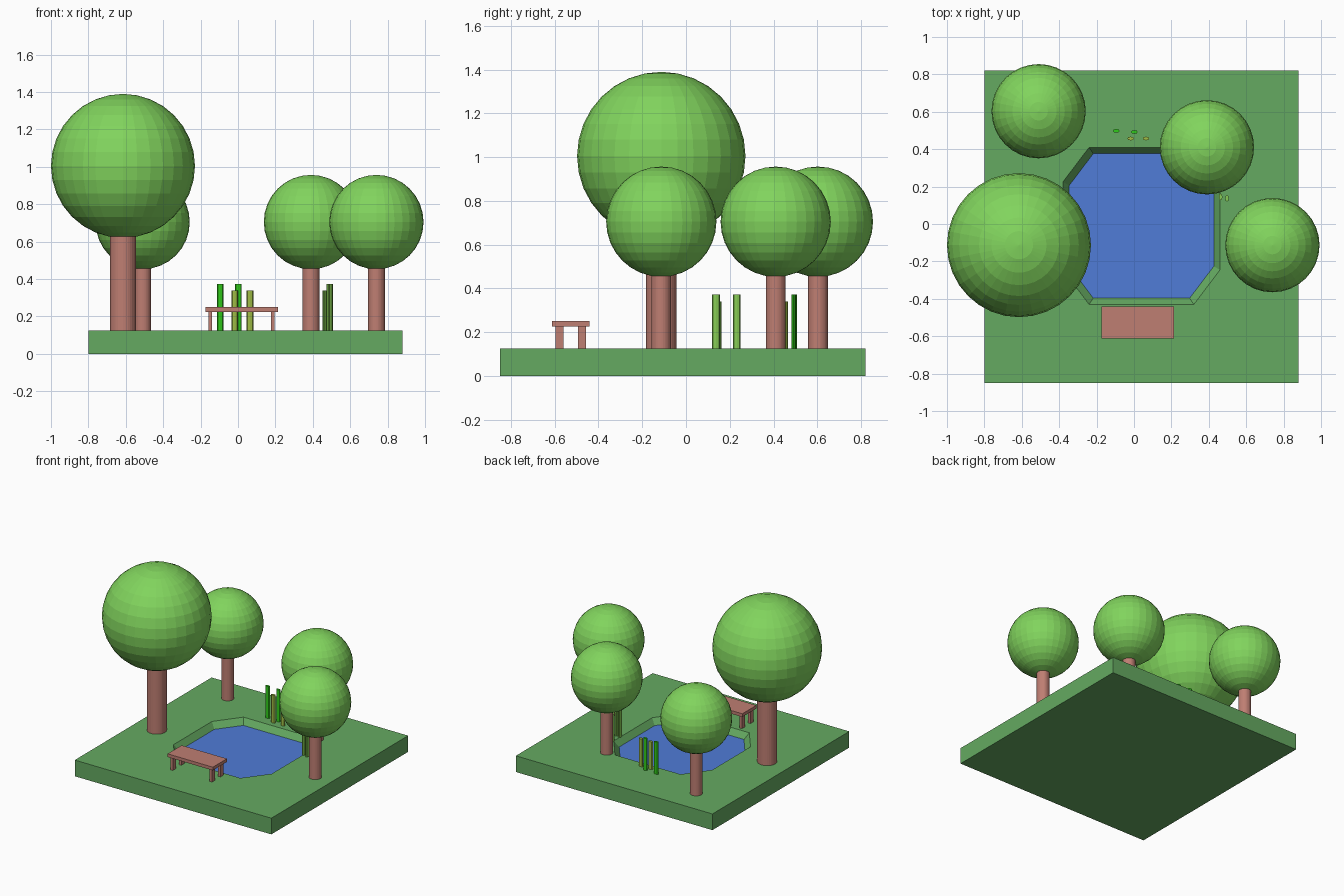
import bpy, bmesh

if "Cube" in bpy.data.objects:
    bpy.data.objects.remove(bpy.data.objects["Cube"])


def mat(name, r, g, b):
    m = bpy.data.materials.new(name)
    m.diffuse_color = (r, g, b, 1)
    m.use_nodes = True
    m.node_tree.nodes["Principled BSDF"].inputs["Base Color"].default_value = m.diffuse_color
    return m


GRASS = mat("grass", 0.13, 0.40, 0.12)
LEAF = mat("leaf", 0.22, 0.66, 0.11)
WOOD = mat("wood", 0.52, 0.21, 0.17)
WATER = mat("water", 0.08, 0.20, 0.68)
REED_DARK = mat("reed_dark", 0.03, 0.60, 0.01)
REED_LIGHT = mat("reed_light", 0.24, 0.60, 0.09)
REED_OLIVE = mat("reed_olive", 0.35, 0.51, 0.06)

TOP = 0.125        # lawn height
WATER_Z = 0.08     # pond surface height


def finish(name, bm, material):
    bmesh.ops.recalc_face_normals(bm, faces=bm.faces[:])
    me = bpy.data.meshes.new(name)
    bm.to_mesh(me)
    bm.free()
    me.materials.append(material)
    ob = bpy.data.objects.new(name, me)
    bpy.context.collection.objects.link(ob)
    return ob


def box(name, x0, x1, y0, y1, z0, z1, material):
    bm = bmesh.new()
    bmesh.ops.create_cube(bm, size=1)
    for v in bm.verts:
        v.co = ((x0 + x1) / 2 + v.co.x * (x1 - x0),
                (y0 + y1) / 2 + v.co.y * (y1 - y0),
                (z0 + z1) / 2 + v.co.z * (z1 - z0))
    return finish(name, bm, material)


def post(name, x, y, rx, ry, z0, z1, sides, material):
    bm = bmesh.new()
    bmesh.ops.create_cone(bm, cap_ends=True, segments=sides, radius1=1, radius2=1, depth=1)
    for v in bm.verts:
        v.co = (x + v.co.x * rx, y + v.co.y * ry, z0 + (v.co.z + 0.5) * (z1 - z0))
    return finish(name, bm, material)


def tree(name, x, y, trunk_r, crown_r, crown_z):
    post(name + "_trunk", x, y, trunk_r, trunk_r, TOP, crown_z - crown_r + 0.01, 32, WOOD)
    bm = bmesh.new()
    bmesh.ops.create_uvsphere(bm, u_segments=32, v_segments=16, radius=crown_r)
    bmesh.ops.translate(bm, verts=bm.verts[:], vec=(x, y, crown_z))
    finish(name + "_crown", bm, LEAF)


# Pond outline: eight-sided, shrunk slightly toward the water
def pond_ring(bm, scale, z):
    a, sx, sy = 0.42, 0.28, 0.235
    pts = [(a, -sy), (a, sy), (sx, a), (-sx, a), (-a, sy), (-a, -sy), (-sx, -a), (sx, -a)]
    return [bm.verts.new((0.04 + scale * x, -0.01 + scale * y, z)) for x, y in pts]


def loop_edges(bm, ring):
    return [bm.edges.get((a, b)) or bm.edges.new((a, b))
            for a, b in zip(ring, ring[1:] + ring[:1])]


def bridge(bm, r1, r2):
    n = len(r1)
    for i in range(n):
        j = (i + 1) % n
        bm.faces.new((r1[i], r1[j], r2[j], r2[i]))


# Lawn slab with the sloping pond bank cut into it
bm = bmesh.new()
corners = [(-0.80, -0.85), (0.88, -0.85), (0.88, 0.82), (-0.80, 0.82)]
low = [bm.verts.new((x, y, 0)) for x, y in corners]
high = [bm.verts.new((x, y, TOP)) for x, y in corners]
rim = pond_ring(bm, 1.0, TOP)
floor = pond_ring(bm, 0.92, WATER_Z - 0.002)
bmesh.ops.triangle_fill(bm, use_beauty=True, normal=(0, 0, 1),
                        edges=loop_edges(bm, high) + loop_edges(bm, rim))
bm.faces.new(low)
bm.faces.new(floor)
bridge(bm, low, high)
bridge(bm, rim, floor)
finish("lawn", bm, GRASS)

# Water surface
bm = bmesh.new()
bm.faces.new(pond_ring(bm, 0.92, WATER_Z))
finish("pond_water", bm, WATER)

# Trees
tree("large_tree", -0.615, -0.113, 0.07, 0.385, 1.005)
for i, (x, y) in enumerate([(-0.51, 0.603), (0.39, 0.41), (0.74, -0.113)]):
    tree(f"small_tree_{i + 1}", x, y, 0.045, 0.252, 0.705)

# Bench
box("bench_seat", -0.173, 0.213, -0.612, -0.44, 0.225, 0.25, WOOD)
for side, x in (("left", -0.149), ("right", 0.186)):
    for end, y in (("front", -0.578), ("back", -0.475)):
        box(f"bench_leg_{side}_{end}", x - 0.01, x + 0.01, y - 0.019, y + 0.019, TOP, 0.23, WOOD)

# Reeds behind the pond
for i, (x, y, z, m) in enumerate([(-0.095, 0.498, 0.373, REED_DARK), (0.002, 0.492, 0.373, REED_DARK),
                                  (-0.018, 0.457, 0.34, REED_OLIVE), (0.064, 0.457, 0.34, REED_OLIVE)]):
    post(f"back_reed_{i + 1}", x, y, 0.018, 0.01, TOP, z, 8, m)

# Reeds on the right bank
for i, (x, y, z, m) in enumerate([(0.497, 0.137, 0.373, REED_LIGHT), (0.483, 0.232, 0.373, REED_LIGHT),
                                  (0.463, 0.145, 0.34, REED_LIGHT), (0.463, 0.232, 0.34, REED_LIGHT)]):
    post(f"side_reed_{i + 1}", x, y, 0.01, 0.018, TOP, z, 8, m)
